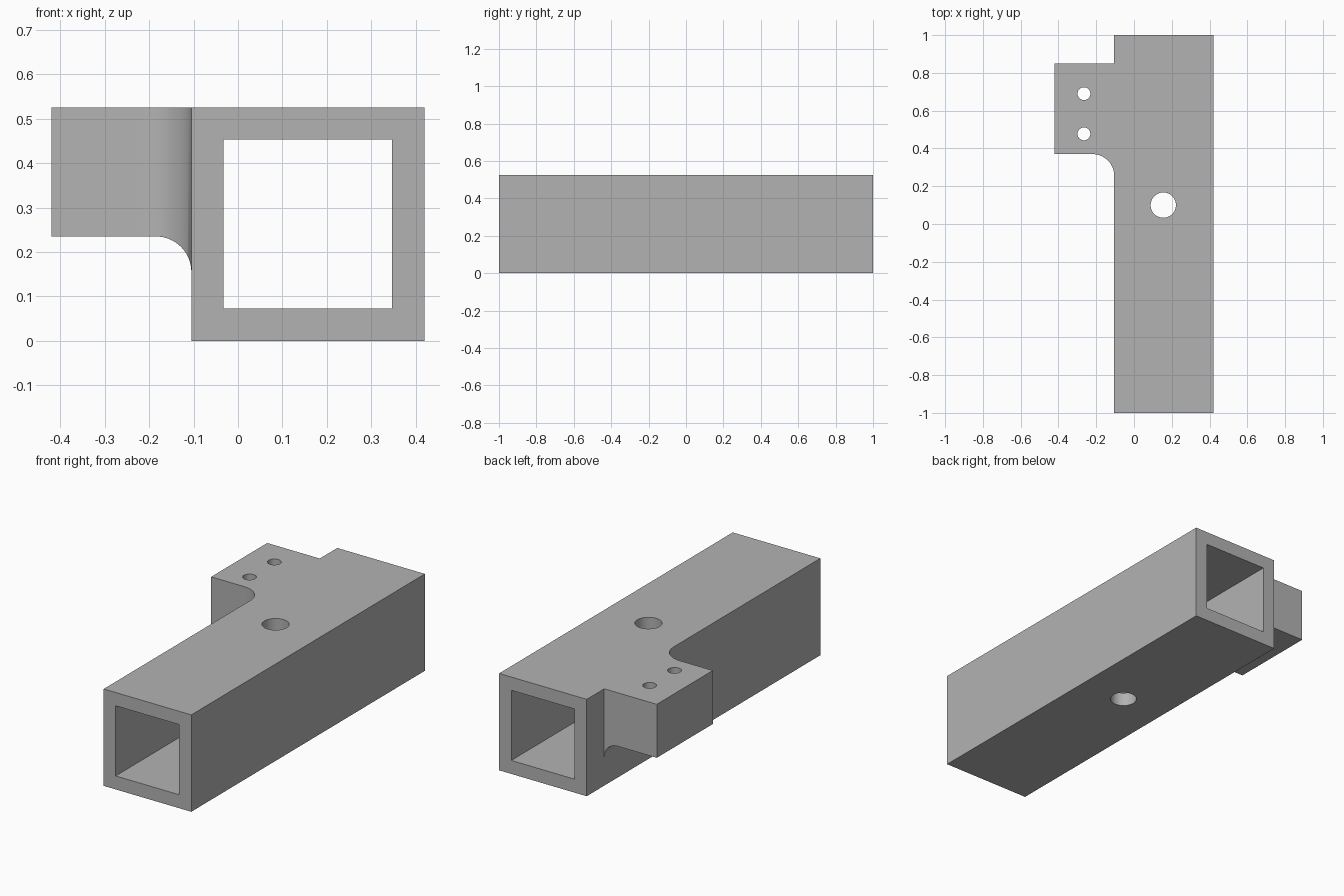
import bpy
import bmesh
from math import cos, sin, pi
from mathutils import Vector

if "Cube" in bpy.data.objects:
    bpy.data.objects.remove(bpy.data.objects["Cube"], do_unlink=True)

# Single grey material
grey = bpy.data.materials.new("plain grey")
grey.use_nodes = True
colour = (0.45, 0.45, 0.45, 1)
grey.diffuse_color = colour
grey.node_tree.nodes["Principled BSDF"].inputs["Base Color"].default_value = colour


def prism(name, points, direction):
    """Extrude a closed 3D outline along a vector."""
    bm = bmesh.new()
    face = bm.faces.new([bm.verts.new(p) for p in points])
    grown = bmesh.ops.extrude_face_region(bm, geom=[face])["geom"]
    verts = [g for g in grown if isinstance(g, bmesh.types.BMVert)]
    bmesh.ops.translate(bm, verts=verts, vec=Vector(direction))
    bmesh.ops.recalc_face_normals(bm, faces=bm.faces)
    mesh = bpy.data.meshes.new(name)
    bm.to_mesh(mesh)
    bm.free()
    mesh.materials.append(grey)
    obj = bpy.data.objects.new(name, mesh)
    bpy.context.collection.objects.link(obj)
    return obj


def box(name, x0, x1, y0, y1, z0, z1):
    return prism(name, [(x0, y0, z0), (x1, y0, z0), (x1, y1, z0), (x0, y1, z0)],
                 (0, 0, z1 - z0))


def cylinder(name, x, y, r, z0, z1, sides=48):
    ring = [2 * pi * i / sides for i in range(sides)]
    return prism(name, [(x + r * cos(a), y + r * sin(a), z0) for a in ring],
                 (0, 0, z1 - z0))


def combine(obj, tool, operation):
    mod = obj.modifiers.new(tool.name, "BOOLEAN")
    mod.operation = operation
    mod.solver = "EXACT"
    mod.object = tool
    bpy.context.view_layer.objects.active = obj
    bpy.ops.object.modifier_apply(modifier=mod.name)
    bpy.data.objects.remove(tool, do_unlink=True)


def filleted(edge, far, radius):
    """Outline of the lug: flat edge flaring into the tube wall."""
    arc = [pi / 2 * (1 - i / 16) for i in range(17)]
    curve = [(WALL - radius + radius * cos(a), edge - radius + radius * sin(a)) for a in arc]
    return [(OUT, edge)] + curve + [(EMBED, edge - radius), (EMBED, far), (OUT, far)]


WALL, OUT, EMBED = -0.105, -0.42, -0.07
TOP = 0.525

# Side lug: plan outline crossed with the end outline
lug = prism("side_lug", [(x, y, 0.1) for x, y in filleted(0.37, 0.85, 0.115)],
            (0, 0, TOP - 0.1))
# Flare directions: toward the front in plan, downward in elevation
section = prism("lug_section", [(x, 0, z) for x, z in filleted(0.235, 0.7, 0.08)],
                (0, 1, 0))
combine(lug, section, "INTERSECT")

# Square tube with the lug joined on
tube = box("square_tube_with_lug", WALL, 0.42, -1, 1, 0, TOP)
combine(tube, lug, "UNION")
combine(tube, box("bore", -0.033, 0.347, -1.1, 1.1, 0.073, 0.453), "DIFFERENCE")

# Cross hole through the tube and two bolt holes in the lug
combine(tube, cylinder("cross_hole", 0.155, 0.1, 0.067, -0.1, 0.7), "DIFFERENCE")
for y in (0.477, 0.69):
    combine(tube, cylinder("bolt_hole", -0.265, y, 0.034, -0.1, 0.7), "DIFFERENCE")

bpy.ops.object.select_all(action="DESELECT")
tube.select_set(True)
bpy.context.view_layer.objects.active = tube
bpy.ops.object.shade_smooth_by_angle(angle=pi / 6)
